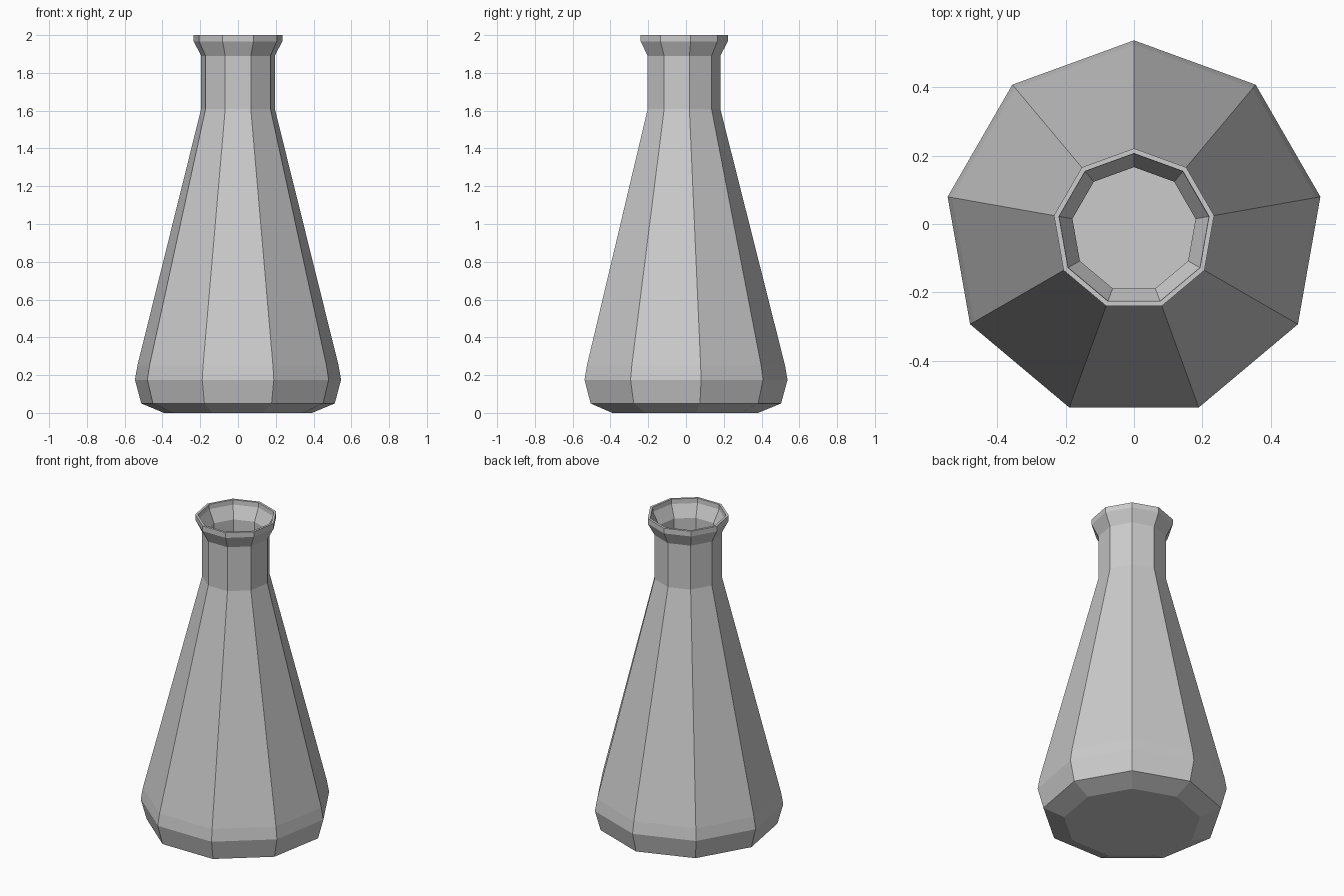
import bpy, bmesh
from math import sin, cos, radians

if "Cube" in bpy.data.objects:
    bpy.data.objects.remove(bpy.data.objects["Cube"])

SIDES = 9
Y_OFFSET = -0.0165   # centres the nine-sided outline on y = 0

# Radius and height pairs: up the outer wall, over the lip, down the inner wall
outer = [(0.398, 0.0), (0.52, 0.05), (0.554, 0.175), (0.541, 0.25),
         (0.198, 1.61), (0.198, 1.89), (0.238, 1.967), (0.238, 2.0)]
inner = [(0.223, 2.0), (0.221, 1.97), (0.183, 1.893), (0.183, 1.612),
         (0.526, 0.248), (0.539, 0.177), (0.51, 0.062), (0.395, 0.015)]


def ring(bm, radius, z):
    verts = []
    for i in range(SIDES):
        a = radians(90 + 360 * i / SIDES)
        verts.append(bm.verts.new((radius * cos(a), radius * sin(a) + Y_OFFSET, z)))
    return verts


# Hollow flask with base, cone, neck and flared lip
bm = bmesh.new()
rings = [ring(bm, r, z) for r, z in outer + inner]
for low, high in zip(rings, rings[1:]):
    for i in range(SIDES):
        j = (i + 1) % SIDES
        bm.faces.new((low[i], low[j], high[j], high[i]))
bm.faces.new(rings[0][::-1])   # underside
bm.faces.new(rings[-1])        # inside floor
bmesh.ops.recalc_face_normals(bm, faces=bm.faces)

mesh = bpy.data.meshes.new("flask")
bm.to_mesh(mesh)
bm.free()
flask = bpy.data.objects.new("flask", mesh)
bpy.context.collection.objects.link(flask)
